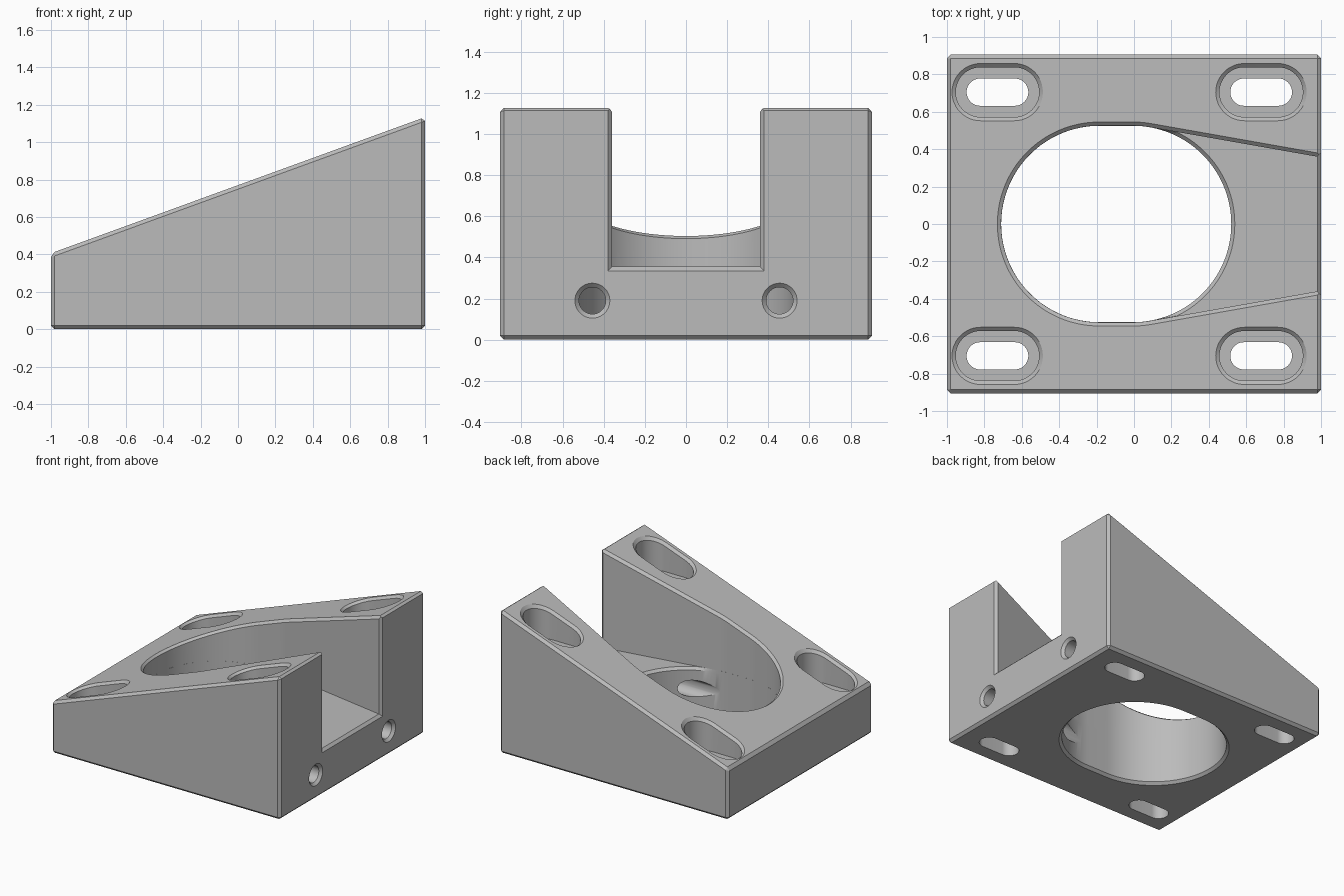
import bpy, bmesh, math
from mathutils import Vector

if "Cube" in bpy.data.objects:
    bpy.data.objects.remove(bpy.data.objects["Cube"], do_unlink=True)

SLOPE = math.tan(math.radians(20))
C = 0.02                      # chamfer size
FLOOR = 0.355                 # channel floor height
BORE_R, BORE_LEFT, BORE_RIGHT = 0.525, -0.185, -0.005
TAPER = math.radians(10)      # channel wall taper


def top(x, lift=0.0):
    return 0.77 + SLOPE * x + lift


def make_object(name, bm):
    bmesh.ops.recalc_face_normals(bm, faces=bm.faces[:])
    mesh = bpy.data.meshes.new(name)
    bm.to_mesh(mesh)
    bm.free()
    obj = bpy.data.objects.new(name, mesh)
    bpy.context.collection.objects.link(obj)
    return obj


def loft(name, rings):
    """Solid through rings of equal point count, capped at both ends."""
    bm = bmesh.new()
    loops = [[bm.verts.new(p) for p in ring] for ring in rings]
    n = len(loops[0])
    for a, b in zip(loops, loops[1:]):
        for i in range(n):
            j = (i + 1) % n
            bm.faces.new((a[i], a[j], b[j], b[i]))
    bm.faces.new(loops[0][::-1])
    bm.faces.new(loops[-1])
    return make_object(name, bm)


def arc(cx, cy, r, start, end, steps):
    for i in range(steps + 1):
        a = start + (end - start) * i / steps
        yield (cx + r * math.cos(a), cy + r * math.sin(a))


def slot(cx, cy, half, r):
    q = math.pi / 2
    return (list(arc(cx + half, cy, r, -q, q, 24))
            + list(arc(cx - half, cy, r, q, 3 * q, 24)))


def at(points, z):
    return [(x, y, z) for x, y in points]


def on_top(points, lift):
    return [(x, y, top(x, lift)) for x, y in points]


# Wedge body with chamfered edges
side = [(-1, 0), (1, 0), (1, top(1)), (-1, top(-1))]
body = loft("wedge_block", [[(x, y, z) for x, z in side] for y in (-0.905, 0.905)])
bevel = body.modifiers.new("edge_chamfer", 'BEVEL')
bevel.width = C
bevel.segments = 1
bevel.limit_method = 'NONE'
cutters = []

# Lower bore, chamfered at the base and where it meets the channel floor
def bore(r, rim=False):
    q = math.pi / 2
    pts = []
    for i in range(65):
        a = -q + math.pi * i / 64
        d = q - TAPER - abs(a)
        extra = 0.95 * min(C, r * (1 / math.cos(d) - 1)) if rim and d > 0 else 0
        pts.append((BORE_RIGHT + (r + extra) * math.cos(a), (r + extra) * math.sin(a)))
    return pts + list(arc(BORE_LEFT, 0, r, q, 3 * q, 64))


cutters.append(loft("bore_cutter", [
    at(bore(BORE_R + 2 * C), -C), at(bore(BORE_R), C), at(bore(BORE_R), FLOOR - C),
    at(bore(BORE_R, True), FLOOR), at(bore(BORE_R, True), FLOOR + 0.01)]))


# Upper channel, tangent to the bore and narrowing to the tall end
def channel(r):
    t, q = math.pi / 2 - TAPER, math.pi / 2
    x_end = 1.2
    y_end = (r - (x_end - BORE_RIGHT) * math.cos(t)) / math.sin(t)
    return ([(x_end, -y_end), (x_end, y_end)]
            + list(arc(BORE_RIGHT, 0, r, t, q, 8))
            + list(arc(BORE_LEFT, 0, r, q, 3 * q, 64))
            + list(arc(BORE_RIGHT, 0, r, -q, -t, 8)))


R = BORE_R + 0.0005
cutters.append(loft("channel_cutter", [
    at(channel(R), FLOOR), on_top(channel(R), -C), on_top(channel(R + 2 * C), C)]))

# Chamfer around the mouth of the channel
mouth = []
for x, grow in ((1 - C, 0), (1 + C, 2 * C)):
    w, z = 0.36 + grow, FLOOR - grow
    mouth.append([(x, -w, z), (x, w, z), (x, w, 1.5), (x, -w, 1.5)])
cutters.append(loft("mouth_cutter", mouth))

for sy in (-1, 1):
    # Counterbored mounting slots
    for cx, seat in ((-0.73, 0.32), (0.68, 0.83)):
        y = sy * 0.705
        wide, flare = slot(cx, y, 0.09, 0.133), slot(cx, y, 0.09, 0.133 + 2 * C)
        cutters.append(loft("counterbore_cutter", [
            at(wide, seat), on_top(wide, -C), on_top(flare, C)]))
        narrow = slot(cx, y, 0.092, 0.073)
        cutters.append(loft("slot_cutter", [at(narrow, -0.1), at(narrow, seat + 0.01)]))
    # Screw holes from the tall end into the bore
    cutters.append(loft("screw_hole_cutter", [
        [(x, y, z) for y, z in list(arc(sy * 0.455, 0.19, r, 0, math.tau, 40))[:-1]]
        for x, r in ((0.0, 0.065), (1 - C, 0.065), (1 + C, 0.065 + 2 * C))]))

# Cut everything and remove the cutters
bpy.context.view_layer.objects.active = body
body.select_set(True)
for cutter in cutters:
    cutter.hide_render = True
    mod = body.modifiers.new(cutter.name, 'BOOLEAN')
    mod.operation = 'DIFFERENCE'
    mod.solver = 'EXACT'
    mod.object = cutter
for mod in list(body.modifiers):
    bpy.ops.object.modifier_apply(modifier=mod.name)
for cutter in cutters:
    bpy.data.objects.remove(cutter, do_unlink=True)

# Plain grey finish
grey = bpy.data.materials.new("plain_grey")
grey.use_nodes = True
colour = (0.5, 0.5, 0.5, 1)
grey.diffuse_color = colour
grey.node_tree.nodes["Principled BSDF"].inputs["Base Color"].default_value = colour
body.data.materials.clear()
body.data.materials.append(grey)
bpy.ops.object.shade_smooth_by_angle(angle=math.radians(25))
